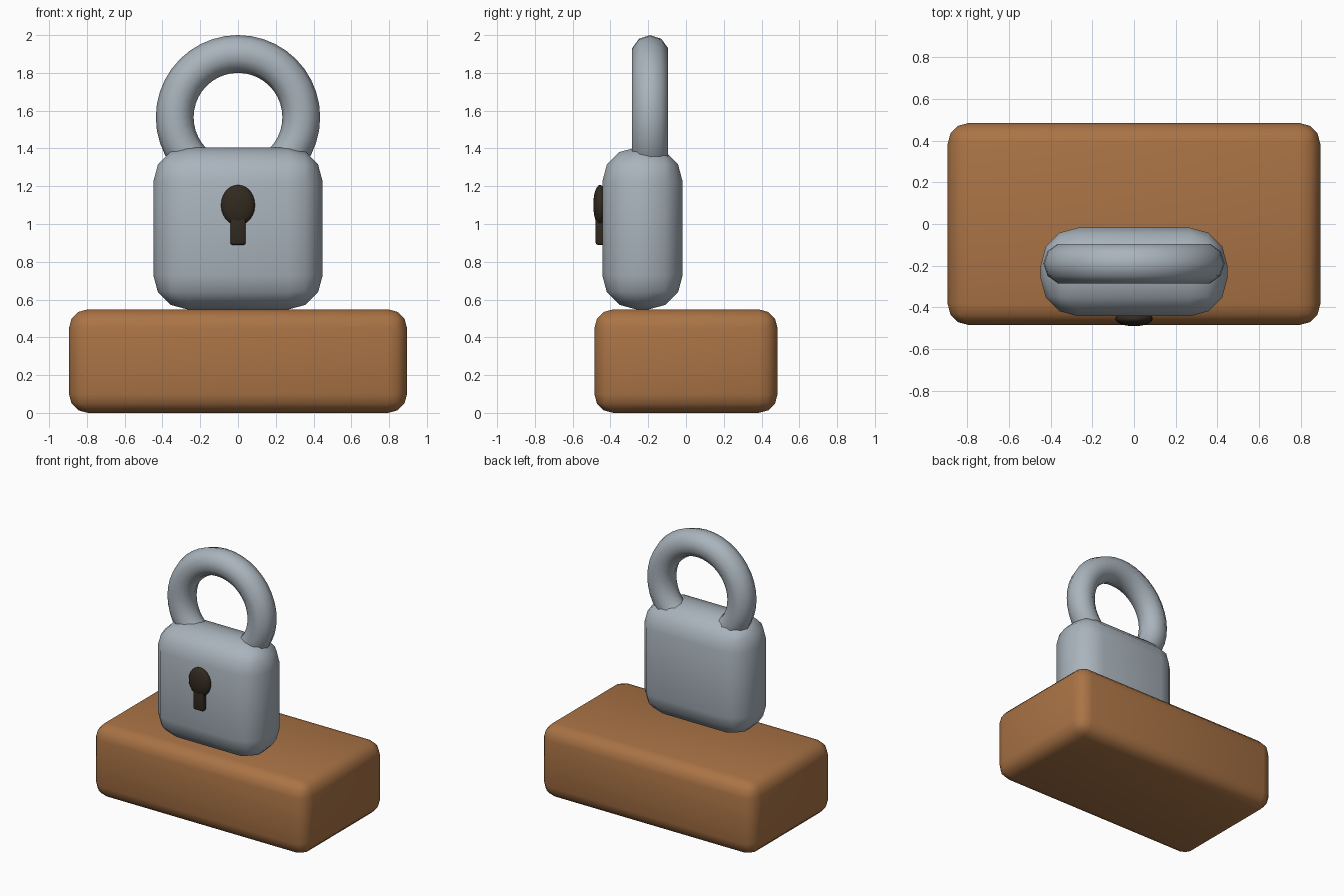
import bpy, math

if "Cube" in bpy.data.objects:
    bpy.data.objects.remove(bpy.data.objects["Cube"])


def material(name, rgb):
    m = bpy.data.materials.new(name)
    m.diffuse_color = (*rgb, 1)
    m.use_nodes = True
    m.node_tree.nodes["Principled BSDF"].inputs["Base Color"].default_value = m.diffuse_color
    return m


STEEL = material("steel grey", (0.40, 0.455, 0.505))
WOOD = material("wood brown", (0.40, 0.172, 0.060))
DARK = material("dark keyhole", (0.032, 0.023, 0.014))


def finish(name, mat):
    ob = bpy.context.object
    ob.name = name
    ob.data.materials.append(mat)
    bpy.ops.object.shade_smooth_by_angle(angle=math.radians(50))
    return ob


def rounded_box(name, lo, hi, width, segments, mat):
    mid = [(a + b) / 2 for a, b in zip(lo, hi)]
    bpy.ops.mesh.primitive_cube_add(size=1, location=mid)
    ob = bpy.context.object
    ob.scale = [b - a for a, b in zip(lo, hi)]
    bpy.ops.object.transform_apply(location=False, rotation=False, scale=True)
    bev = ob.modifiers.new("round edges", 'BEVEL')
    bev.width, bev.segments = width, segments
    bev.harden_normals = False
    bpy.ops.object.modifier_apply(modifier=bev.name)
    return finish(name, mat)


# wooden block and lock body
rounded_box("base_block", (-0.895, -0.485, 0), (0.895, 0.485, 0.548), 0.10, 3, WOOD)
rounded_box("lock_body", (-0.448, -0.443, 0.548), (0.448, -0.018, 1.405), 0.18, 3, STEEL)

# shackle ring, its lower part sunk into the body
bpy.ops.mesh.primitive_torus_add(major_radius=0.335, minor_radius=0.10,
                                 major_segments=40, minor_segments=10,
                                 location=(0, -0.19, 1.565),
                                 rotation=(math.pi / 2, 0, 0))
finish("shackle", STEEL)

# keyhole: flattened round head and slot
bpy.ops.mesh.primitive_uv_sphere_add(segments=24, ring_count=12, radius=1,
                                     location=(0, -0.455, 1.10))
bpy.context.object.scale = (0.09, 0.036, 0.107)
bpy.ops.object.transform_apply(location=False, rotation=False, scale=True)
finish("keyhole_head", DARK)
rounded_box("keyhole_slot", (-0.041, -0.478, 0.89), (0.041, -0.43, 1.07), 0.01, 2, DARK)
